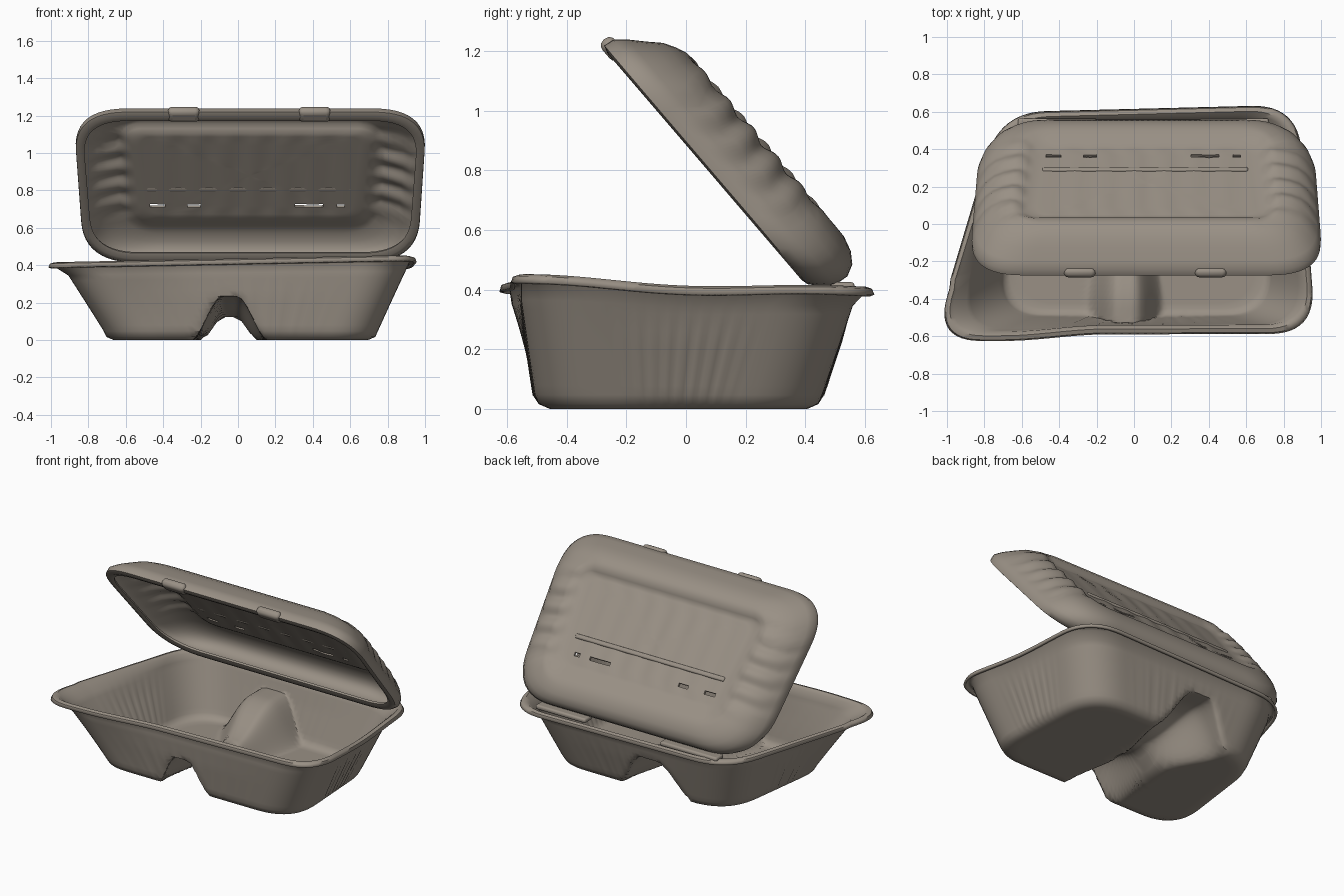
import bpy, bmesh, math
from mathutils import Vector, Matrix

if "Cube" in bpy.data.objects:
    bpy.data.objects.remove(bpy.data.objects["Cube"])

pulp = bpy.data.materials.new("grey_brown_pulp")
pulp.diffuse_color = (0.32, 0.28, 0.235, 1)
pulp.use_nodes = True
pulp.node_tree.nodes["Principled BSDF"].inputs["Base Color"].default_value = pulp.diffuse_color

K, M = 12, 36          # points per corner arc and per side


def outline(corners, r):
    """Rounded quad through four 3D corners."""
    c = [Vector(p) for p in corners]
    arcs = []
    for i in range(4):
        a = c[i] + (c[i - 1] - c[i]).normalized() * r
        b = c[i] + (c[(i + 1) % 4] - c[i]).normalized() * r
        arcs.append([a * (1 - t) ** 2 + c[i] * 2 * t * (1 - t) + b * t * t
                     for t in [j / K for j in range(K + 1)]])
    pts = []
    for i in range(4):
        pts += arcs[i]
        a, b = arcs[i][-1], arcs[(i + 1) % 4][0]
        pts += [a.lerp(b, j / M) for j in range(1, M)]
    return pts


def finish(name, bm):
    bmesh.ops.recalc_face_normals(bm, faces=bm.faces[:])
    me = bpy.data.meshes.new(name)
    bm.to_mesh(me)
    bm.free()
    ob = bpy.data.objects.new(name, me)
    bpy.context.collection.objects.link(ob)
    me.materials.append(pulp)
    return ob


def activate(ob):
    bpy.ops.object.select_all(action='DESELECT')
    ob.select_set(True)
    bpy.context.view_layer.objects.active = ob


def smooth(ob, deg=50):
    activate(ob)
    bpy.ops.object.shade_smooth_by_angle(angle=math.radians(deg))


def tray(name, rings, deform, cap_steps=14):
    """Loft rings, close the last one with shrinking rings, give thickness."""
    last = rings[-1]
    mid = sum(last, Vector()) / len(last)
    rings = rings + [[p.lerp(mid, s / cap_steps) for p in last] for s in range(1, cap_steps)]
    bm = bmesh.new()
    vs = [[bm.verts.new(deform(p, k, i)) for i, p in enumerate(r)] for k, r in enumerate(rings)]
    n = len(last)
    for a, b in zip(vs, vs[1:]):
        for i in range(n):
            j = (i + 1) % n
            bm.faces.new((a[i], a[j], b[j], b[i]))
    centre = bm.verts.new(deform(mid, len(rings), 0))
    for i in range(n):
        bm.faces.new((vs[-1][i], vs[-1][(i + 1) % n], centre))
    ob = finish(name, bm)
    sol = ob.modifiers.new("thickness", 'SOLIDIFY')
    sol.thickness, sol.offset = 0.016, 0
    return ob


def inset(c, d, dz):
    return [(x - math.copysign(d, x), y - math.copysign(d, y), z + dz) for x, y, z in c]


def sstep(t):
    t = min(1, max(0, t))
    return t * t * (3 - 2 * t)


# --- base tray: skewed rim, fluted walls, two tubs with an arched gap between
rim = [(-1.06, -0.585, 0.405), (0.965, -0.58, 0.445), (0.87, 0.63, 0.40), (-0.71, 0.59, 0.40)]
wall = [Vector(p) for p in ((-0.95, -0.55, 0.35), (0.905, -0.545, 0.37), (0.81, 0.555, 0.35), (-0.69, 0.54, 0.35))]
foot = [Vector(p) for p in ((-0.74, -0.50, 0.05), (0.755, -0.50, 0.05), (0.70, 0.45, 0.05), (-0.62, 0.45, 0.05))]
rings = [outline(inset(rim, 0.0, -0.02), 0.24), outline(inset(rim, 0.006, -0.003), 0.24),
         outline(inset(rim, 0.02, 0.002), 0.24), outline(inset(rim, 0.035, -0.012), 0.24)]
STEPS = 10
for s in range(STEPS + 1):
    rings.append(outline([a.lerp(b, s / STEPS) for a, b in zip(wall, foot)], 0.26))
rings.append(outline(inset(foot, 0.012, -0.028), 0.26))
rings.append(outline(inset(foot, 0.045, -0.042), 0.25))


def base_shape(p, k, i):
    p = p.copy()
    up = min(1, p.z / 0.4)
    if p.y < -0.3:                                   # front left corner pulled forward
        p.y -= 0.035 * sstep((-p.x - 0.15) / 0.55) * up ** 2
    if p.x > 0.6 and abs(p.y) < 0.5:                 # right rim sags behind the front corner
        p.z -= 0.02 * math.cos(p.y * math.pi) ** 2 * up ** 4
    t = (i % (K + M) - K) / M
    if 4 < k < 15 and t > 0:                         # flutes
        long_side = (i // (K + M)) % 2 == 0
        f = 0.008 * math.sin(math.pi * t) * min(1, (k - 4) / 4) * math.cos(t * 2 * math.pi * (7 if long_side else 5))
        if long_side:
            p.y += math.copysign(f, p.y)
        else:
            p.x += math.copysign(f, p.x)
    back = p.y > 0                                   # arch grows toward front and back walls
    e = sstep(abs(p.y + 0.02) / 0.42)
    s = abs(p.x + 0.045 + (0.05 * e if back else 0)) / (0.165 + (0.13 if back else 0.05) * e)
    p.z = max(p.z, (0.13 + (0.14 if back else 0.11) * e) * (1 - sstep((s - 0.2) / 0.8)))
    return p


smooth(tray("base_tray", rings, base_shape))

# --- lid: local axes x, along (hinge to front), depth (outward)
AX, AL, DE = Vector((1, 0, 0)), Vector((0, -0.651, 0.76)), Vector((0, 0.76, 0.651))
frame = Matrix.Translation((0, 0.40, 0.43)) @ Matrix((AX, AL, DE)).transposed().to_4x4()


def lid_ring(ins, a0, a1, d, r):
    return outline([(-0.815 + ins, a0, d), (0.95 - ins, a0, d),
                    (1.005 - ins, a1, d), (-0.875 + ins, a1, d)], r)


rings = [lid_ring(*v) for v in (
    (0.035, 0.04, 0.975, 0.01, 0.25), (0.018, 0.01, 1.01, 0.0, 0.27), (0.0, -0.01, 1.03, 0.005, 0.28),
    (0.0, -0.04, 1.025, 0.032, 0.28), (0.02, -0.068, 0.995, 0.068, 0.28), (0.06, -0.073, 0.945, 0.115, 0.27),
    (0.10, -0.055, 0.91, 0.15, 0.26), (0.15, -0.02, 0.87, 0.173, 0.24), (0.20, 0.03, 0.835, 0.187, 0.2),
    (0.23, 0.075, 0.80, 0.188, 0.14), (0.265, 0.125, 0.775, 0.172, 0.1), (0.30, 0.17, 0.755, 0.158, 0.08))]


def lid_shape(p, k, i):
    p = p.copy()
    if 5 <= k <= 9 and abs(p.x - 0.065) > 0.6 and 0.12 < p.y < 0.85:     # crumpled end ribs
        fade = max(0, math.sin((p.y - 0.12) / 0.73 * math.pi)) ** 0.5
        p.z += 0.010 * fade * (math.sin(p.y * 2 * math.pi / 0.125 + p.x * 2) - 0.3)
    if k > 11:                                                          # faint panel ribs
        p.z += 0.003 * min(1, (k - 11) / 3) * math.cos(p.x * 2 * math.pi / 0.16)
    return frame @ p


lid = tray("lid", rings, lid_shape)


def box(bm, c, s):
    bmesh.ops.create_cube(bm, size=1, matrix=frame @ Matrix.Translation(c) @ Matrix.Diagonal((*s, 1)))


# narrow slits cut through the lid
bm = bmesh.new()
for x, w in ((-0.43, 0.08), (-0.235, 0.07), (0.38, 0.15), (0.55, 0.04)):
    box(bm, (x, 0.25, 0.165), (w, 0.022, 0.1))
cutter = finish("slit_cutter", bm)
cutter.hide_render = True
cut = lid.modifiers.new("slits", 'BOOLEAN')
cut.object, cut.operation, cut.solver = cutter, 'DIFFERENCE', 'EXACT'
activate(lid)
for m in [m.name for m in lid.modifiers]:
    bpy.ops.object.modifier_apply(modifier=m)
bpy.data.objects.remove(cutter)
smooth(lid)


def soft(name, bm, width):
    ob = finish(name, bm)
    bv = ob.modifiers.new("soft", 'BEVEL')
    bv.width, bv.segments = width, 3
    smooth(ob)


# raised crease across the lid
bm = bmesh.new()
box(bm, (0.06, 0.36, 0.162), (1.1, 0.03, 0.026))
soft("lid_crease", bm, 0.01)

# closing tabs on the front lid edge
for n, x in (("left", -0.29), ("right", 0.41)):
    bm = bmesh.new()
    box(bm, (x, 1.01, 0.014), (0.17, 0.085, 0.055))
    soft("lid_tab_" + n, bm, 0.024)

# hinge strips joining lid and base at the back
for n, x0, x1 in (("left", -0.62, -0.2), ("right", 0.35, 0.72)):
    bm = bmesh.new()
    bmesh.ops.create_cube(bm, size=1, matrix=Matrix.Translation(((x0 + x1) / 2, 0.525, 0.41))
                          @ Matrix.Diagonal((x1 - x0, 0.08, 0.03, 1)))
    soft("hinge_" + n, bm, 0.012)
